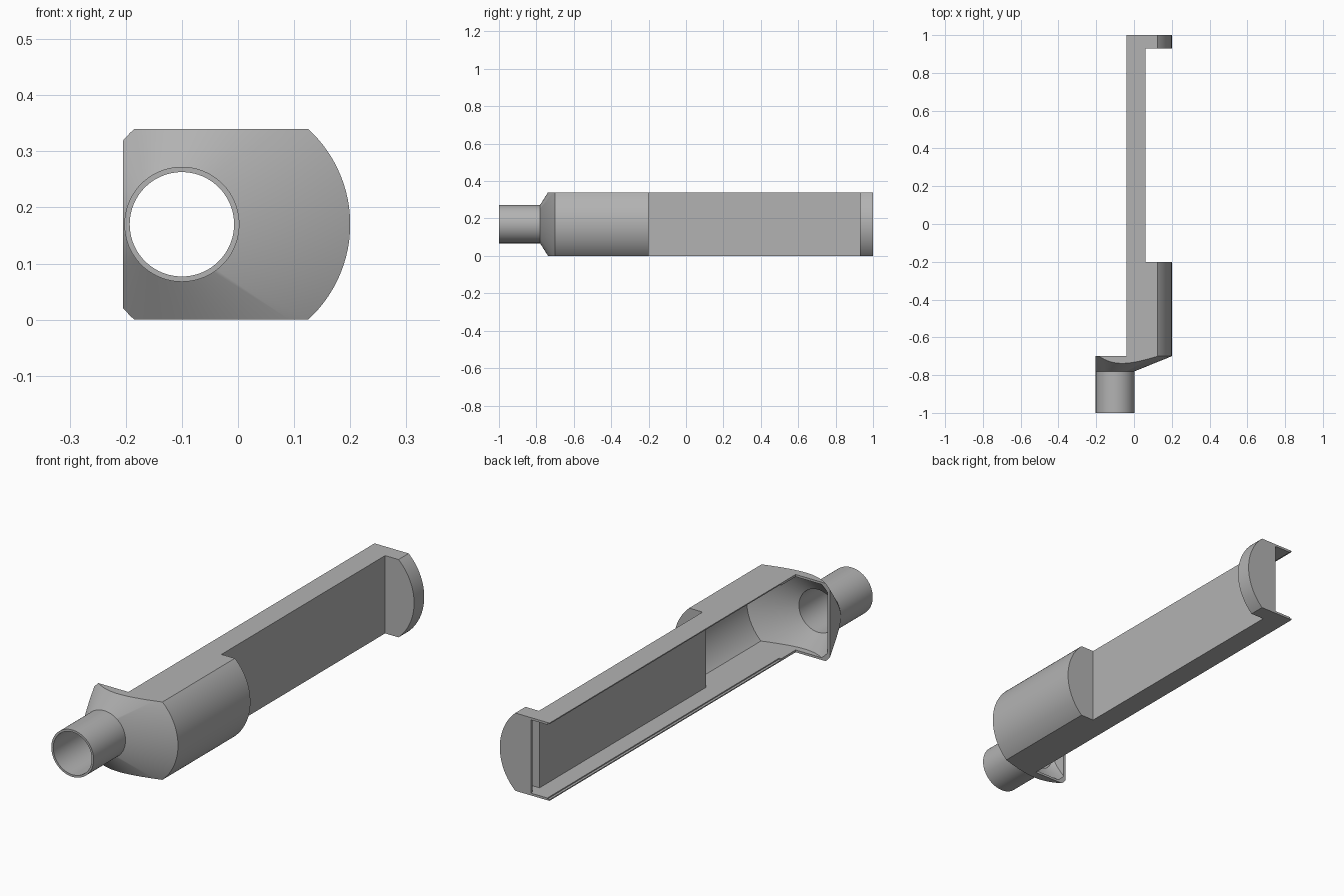
import bpy, bmesh, math

if "Cube" in bpy.data.objects:
    bpy.data.objects.remove(bpy.data.objects["Cube"], do_unlink=True)

MID = 0.17      # height of the long axis
WALL = 0.01     # shell thickness
SIDES = 96

grey = bpy.data.materials.new("plain_grey")
grey.use_nodes = True
grey.diffuse_color = (0.45, 0.45, 0.45, 1)
grey.node_tree.nodes["Principled BSDF"].inputs["Base Color"].default_value = (0.45, 0.45, 0.45, 1)


def make_object(name, bm):
    bmesh.ops.recalc_face_normals(bm, faces=bm.faces)
    mesh = bpy.data.meshes.new(name)
    bm.to_mesh(mesh)
    bm.free()
    mesh.materials.append(grey)
    ob = bpy.data.objects.new(name, mesh)
    bpy.context.collection.objects.link(ob)
    return ob


def loft(name, rings):
    """Closed solid through circles given as (y, centre x, radius)."""
    bm = bmesh.new()
    loops = []
    for y, cx, r in rings:
        angles = [2 * math.pi * i / SIDES for i in range(SIDES)]
        loops.append([bm.verts.new((cx + r * math.cos(a), y, MID + r * math.sin(a))) for a in angles])
    for a, b in zip(loops, loops[1:]):
        for i in range(SIDES):
            j = (i + 1) % SIDES
            bm.faces.new((a[i], a[j], b[j], b[i]))
    bm.faces.new(loops[0])
    bm.faces.new(loops[-1])
    return make_object(name, bm)


def box(x, y, z):
    bm = bmesh.new()
    bmesh.ops.create_cube(bm, size=1)
    for v in bm.verts:
        v.co = [lo + (c + 0.5) * (hi - lo) for c, (lo, hi) in zip(v.co, (x, y, z))]
    return make_object("cutter", bm)


def combine(ob, other, operation):
    """Apply a boolean and throw the second solid away."""
    mod = ob.modifiers.new("boolean", "BOOLEAN")
    mod.operation, mod.solver, mod.object = operation, "EXACT", other
    bpy.context.view_layer.update()
    result = bpy.data.meshes.new_from_object(ob.evaluated_get(bpy.context.evaluated_depsgraph_get()))
    ob.modifiers.clear()
    ob.data = result
    bpy.data.objects.remove(other, do_unlink=True)


def smooth(ob):
    bpy.ops.object.select_all(action="DESELECT")
    ob.select_set(True)
    bpy.context.view_layer.objects.active = ob
    bpy.ops.object.shade_smooth_by_angle(angle=math.radians(25))


def rounded_solid(name, w, end):
    """Round body with slanted neck and a long flat recess, shrunk by w."""
    ob = loft(name, [(-0.78 + w, -0.1, 0.1025 - w), (-0.7 + w, -0.03, 0.23 - w), (end, -0.03, 0.23 - w)])
    combine(ob, box((-0.205 + w, 0.5), (-1.5, 1.5), (w, 2 * MID - w)), "INTERSECT")
    combine(ob, box((0.06 - w, 0.6), (-0.2 - w, 0.93 + w), (-0.5, 1)), "DIFFERENCE")
    return ob


# Outer body, open along its flat side
body = rounded_solid("body_shell", 0, 1)
combine(body, box((-0.5, -0.04), (-0.7, 1.5), (-0.5, 1)), "DIFFERENCE")

# Hollow interior, channel open at the back end, and lip along the rim
combine(body, rounded_solid("cavity", WALL, 1 - WALL), "DIFFERENCE")
combine(body, box((-0.3, 0.05), (0.5, 1.2), (WALL, 2 * MID - WALL)), "DIFFERENCE")
combine(body, box((-0.3, -0.03), (-0.6, 1.2), (WALL / 2, 2 * MID - WALL / 2)), "DIFFERENCE")
combine(body, loft("bore", [(-1.2, -0.1, 0.093), (-0.75, -0.1, 0.093)]), "DIFFERENCE")

# Connecting tube
tube = loft("connecting_tube", [(-1, -0.1, 0.1025), (-0.777, -0.1, 0.1025)])
combine(tube, loft("bore", [(-1.2, -0.1, 0.093), (-0.5, -0.1, 0.093)]), "DIFFERENCE")

for part in (body, tube):
    smooth(part)
